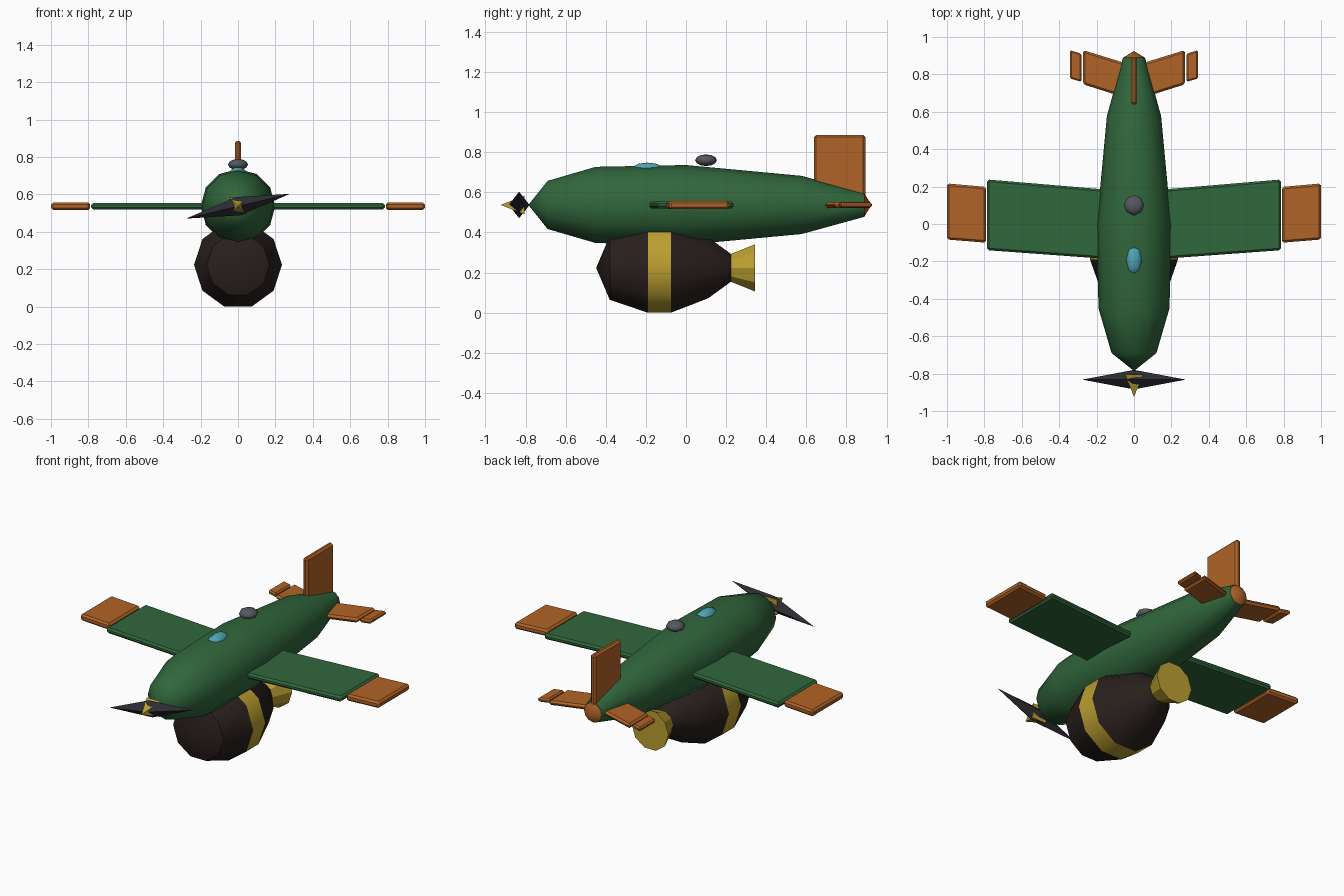
import bpy, bmesh, math
from mathutils import Matrix, Vector

if "Cube" in bpy.data.objects:
    bpy.data.objects.remove(bpy.data.objects["Cube"])


def material(name, rgb):
    m = bpy.data.materials.new(name)
    m.diffuse_color = (*rgb, 1)
    m.use_nodes = True
    m.node_tree.nodes["Principled BSDF"].inputs["Base Color"].default_value = m.diffuse_color
    return m


GREEN = material("green", (0.03, 0.135, 0.045))
ORANGE = material("orange", (0.44, 0.125, 0.02))
YELLOW = material("yellow", (0.50, 0.35, 0.03))
BROWN = material("dark_brown", (0.022, 0.014, 0.012))
TEAL = material("teal", (0.08, 0.38, 0.48))
GREY = material("grey", (0.09, 0.098, 0.115))
BLADE = material("blade_grey", (0.025, 0.025, 0.034))
AXIS_Z = 0.537   # fuselage centre line
BOMB_Z = 0.2235  # bomb centre line


def finish(bm, name, mat, smooth_angle=None):
    bmesh.ops.recalc_face_normals(bm, faces=bm.faces)
    me = bpy.data.meshes.new(name)
    bm.to_mesh(me)
    bm.free()
    ob = bpy.data.objects.new(name, me)
    bpy.context.collection.objects.link(ob)
    me.materials.append(mat)
    if smooth_angle:
        bpy.ops.object.select_all(action='DESELECT')
        ob.select_set(True)
        bpy.context.view_layer.objects.active = ob
        bpy.ops.object.shade_smooth_by_angle(angle=math.radians(smooth_angle))
    return ob


def lathe(name, profile, z, sides, mat, smooth_angle=None, phase=0.0):
    """Revolve (y, radius) points round a line along y; radius 0 is a tip."""
    bm = bmesh.new()
    rings = []
    for y, r in profile:
        angles = [phase + math.tau * i / sides for i in range(sides)]
        rings.append([bm.verts.new((r * math.cos(a), y, z + r * math.sin(a)))
                      for a in angles] if r else [bm.verts.new((0, y, z))])
    for a, b in zip(rings, rings[1:]):
        for i in range(sides):
            j = (i + 1) % sides
            quad = [a[i % len(a)], a[j % len(a)], b[j % len(b)], b[i % len(b)]]
            bm.faces.new(list(dict.fromkeys(quad)))
    for ring in (rings[0], rings[-1]):
        if len(ring) > 1:
            bm.faces.new(ring)
    return finish(bm, name, mat, smooth_angle)


def panel(name, outline, thickness, mat, bevel=0.011):
    """Mirrored flat surface from an (x, y) outline, with bevelled edges."""
    bm = bmesh.new()
    low = bm.faces.new([bm.verts.new((x, y, AXIS_Z - thickness / 2)) for x, y in outline])
    top = bmesh.ops.extrude_face_region(bm, geom=[low])["geom"]
    bmesh.ops.translate(bm, vec=(0, 0, thickness),
                        verts=[v for v in top if isinstance(v, bmesh.types.BMVert)])
    ob = finish(bm, name, mat)
    b = ob.modifiers.new("bevel", 'BEVEL')
    b.width, b.segments = bevel, 1
    ob.modifiers.new("mirror", 'MIRROR')
    return ob


def ellipsoid(name, centre, half, mat, segments=8, rings=6):
    bm = bmesh.new()
    bmesh.ops.create_uvsphere(bm, u_segments=segments, v_segments=rings, radius=1)
    bmesh.ops.transform(bm, verts=bm.verts, matrix=Matrix.LocRotScale(
        Vector(centre), None, Vector(half)))
    return finish(bm, name, mat, 60)


# fuselage and tail cap
lathe("fuselage", [(-0.786, 0), (-0.69, 0.12), (-0.45, 0.19), (0.0, 0.199),
                   (0.577, 0.145), (0.89, 0.059)], AXIS_Z, 12, GREEN, 65)
lathe("tail_cap", [(0.888, 0.06), (0.925, 0)], AXIS_Z, 12, ORANGE, 40)

# hanging bomb body, split by its yellow band, with a flared tail
lathe("bomb_front", [(-0.448, 0), (-0.38, 0.168), (-0.19, 0.235)], BOMB_Z, 10, BROWN, 40)
lathe("bomb_band", [(-0.19, 0.235), (-0.075, 0.235)], BOMB_Z, 10, YELLOW, 40)
lathe("bomb_rear", [(-0.075, 0.235), (0.11, 0.16), (0.224, 0.073)], BOMB_Z, 10, BROWN, 40)
lathe("bomb_tail", [(0.224, 0.073), (0.343, 0.123)], BOMB_Z, 10, YELLOW)

# wings and tailplanes with separate tips
panel("wings", [(0.1, -0.19), (0.786, -0.14), (0.786, 0.238), (0.1, 0.18)], 0.034, GREEN)
panel("wing_tips", [(0.79, -0.10), (1.0, -0.083), (1.0, 0.217), (0.79, 0.198)][::1],
      0.04, ORANGE)
panel("tailplanes", [(0.03, 0.67), (0.273, 0.747), (0.273, 0.93), (0.03, 0.855)], 0.028, ORANGE)
panel("tailplane_tips", [(0.28, 0.76), (0.343, 0.778), (0.343, 0.93), (0.28, 0.91)],
      0.025, ORANGE, 0.008)

# tail fin
bm = bmesh.new()
bmesh.ops.create_cube(bm, size=1, matrix=Matrix.LocRotScale(
    Vector((0, 0.766, 0.71)), None, Vector((0.034, 0.256, 0.352))))
bev = finish(bm, "tail_fin", ORANGE).modifiers.new("bevel", 'BEVEL')
bev.width, bev.segments = 0.011, 1

# propeller blade (stretched octahedron) and square spinner
blade = lathe("propeller", [(-0.052, 0), (0, 1), (0.052, 0)], 0, 4, BLADE)
blade.data.transform(Matrix.Diagonal((0.285, 1, 0.05, 1)))
blade.data.transform(Matrix.Translation((0, -0.832, AXIS_Z))
                     @ Matrix.Rotation(math.radians(-13.4), 4, 'Y'))
lathe("spinner", [(-0.925, 0), (-0.805, 0.066)], AXIS_Z, 4, YELLOW, phase=math.pi / 4)

# canopy and pilot's head
ellipsoid("canopy", (0, -0.192, 0.71), (0.045, 0.085, 0.038), TEAL)
ellipsoid("pilot_head", (0, 0.1, 0.76), (0.054, 0.054, 0.029), GREY)
